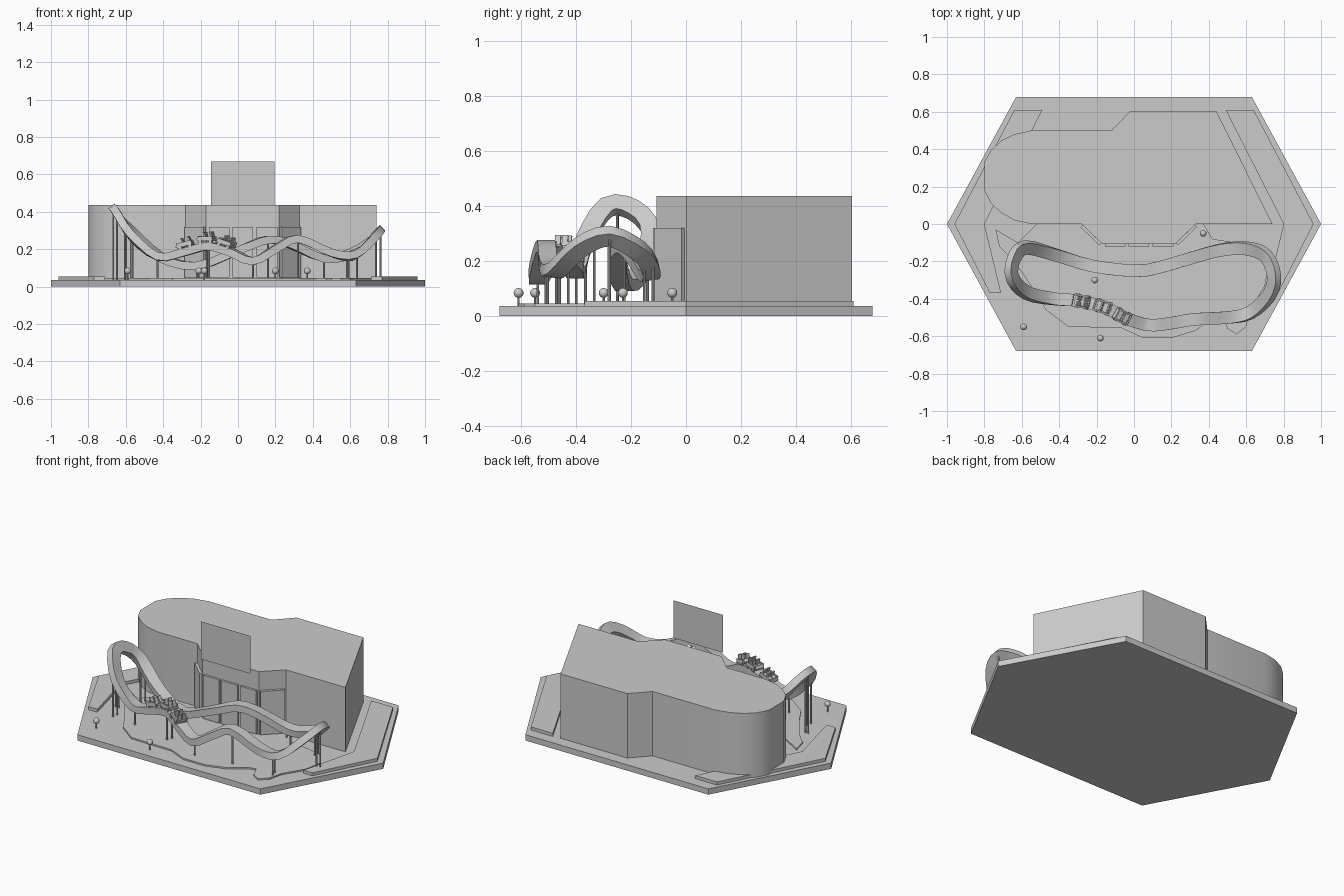
import bpy, bmesh, math
from mathutils import Vector, Matrix

if "Cube" in bpy.data.objects:
    bpy.data.objects.remove(bpy.data.objects["Cube"])


def make(name, bm, angle=None):
    bmesh.ops.recalc_face_normals(bm, faces=bm.faces)
    me = bpy.data.meshes.new(name)
    bm.to_mesh(me)
    bm.free()
    ob = bpy.data.objects.new(name, me)
    bpy.context.collection.objects.link(ob)
    if angle:
        bpy.ops.object.select_all(action='DESELECT')
        ob.select_set(True)
        bpy.context.view_layer.objects.active = ob
        bpy.ops.object.shade_smooth_by_angle(angle=math.radians(angle))
    return ob


def slab(name, pts, z0, z1, angle=None):
    bm = bmesh.new()
    f = bm.faces.new([bm.verts.new((x, y, z0)) for x, y in pts])
    ext = bmesh.ops.extrude_face_region(bm, geom=[f], use_keep_orig=True)
    for v in ext['geom']:
        if isinstance(v, bmesh.types.BMVert):
            v.co.z = z1
    return make(name, bm, angle)


def add_box(bm, c, s, rot=None):
    m = Matrix.Translation(c) @ (rot or Matrix()) @ Matrix.Diagonal((*s, 1))
    bmesh.ops.create_cube(bm, size=1, matrix=m)


def add_post(bm, x, y, z0, z1, r):
    bmesh.ops.create_cone(bm, cap_ends=True, segments=8, radius1=r, radius2=r, depth=z1 - z0,
                          matrix=Matrix.Translation((x, y, (z0 + z1) / 2)))


# Hexagonal base and raised border strips
slab("base", [(-1, 0), (-.63, -.68), (.63, -.68), (1, 0), (.63, .68), (-.63, .68)], 0, .036)
for side, s in (("left", -1), ("right", 1)):
    slab(side + "_border", [(s * x, y) for x, y in
         [(.64, .61), (.96, 0), (.77, -.37), (.71, -.37), (.8, 0), (.49, .61)]], .0, .055)

# Winding plaza paving
slab("plaza", [(-.74, -.03), (-.72, -.12), (-.64, -.2), (-.53, -.36), (-.47, -.46), (-.35, -.55),
               (-.07, -.555), (.05, -.61), (.2, -.61), (.33, -.57), (.42, -.5), (.47, -.49), (.5, -.56),
               (.55, -.59), (.6, -.55), (.62, -.46), (.7, -.33), (.72, -.22), (.66, -.13),
               (.55, -.1), (.42, -.08), (.36, .02), (-.5, .02), (-.62, -.1)], .0, .045)

# Main hall with rounded left end and projecting entrance
slab("hall", [(-.55, 0), (-.28, 0), (-.17, -.107), (.22, -.107), (.33, 0), (.74, 0), (.44, .605),
              (-.02, .605), (-.12, .5), (-.55, .5), (-.64, .48), (-.71, .445), (-.765, .395), (-.8, .33),
              (-.8, .18), (-.765, .11), (-.71, .06), (-.64, .02)], 0, .437, 35)

# Entrance doors: three in front, one on each angled wall
bm = bmesh.new()
for x in (-.1, .025, .155):
    add_box(bm, (x, -.113, .185), (.11, .016, .27))
for x, a in ((-.227, -1), (.277, 1)):
    add_box(bm, (x + a * .003, -.06, .185), (.14, .016, .27), Matrix.Rotation(a * math.radians(44), 4, 'Z'))
make("entrance_doors", bm)

# Blank sign panel above the entrance
bm = bmesh.new()
bm.faces.new([bm.verts.new((x, -.155, z)) for x, z in ((-.145, .435), (.195, .435), (.195, .67), (-.145, .67))])
make("sign_panel", bm)

# Small round trees
for i, (x, y) in enumerate([(-.59, -.55), (-.18, -.61), (-.21, -.3), (.2, -.23), (.37, -.05)]):
    bm = bmesh.new()
    add_post(bm, x, y, .0, .08, .004)
    bmesh.ops.create_uvsphere(bm, u_segments=12, v_segments=8, radius=.018,
                              matrix=Matrix.Translation((x, y, .084)))
    make("tree_%d" % (i + 1), bm, 40)

# Coaster track: x, y, z, bank in degrees around a closed loop
CTRL = [(-.58, -.125, .30, 25), (-.42, -.165, .16, 5), (-.22, -.225, .11, 0), (.02, -.25, .2, 0),
        (.16, -.225, .25, 0), (.28, -.19, .225, 0), (.46, -.14, .15, 5), (.6, -.13, .175, 15),
        (.705, -.17, .235, 35), (.75, -.28, .29, 45), (.72, -.385, .25, 35), (.62, -.475, .165, 15),
        (.5, -.5, .18, 0), (.32, -.51, .255, 0), (.2, -.53, .2, 0), (.08, -.54, .135, 0),
        (-.04, -.505, .185, 0), (-.16, -.445, .215, 0), (-.3, -.41, .18, 0), (-.43, -.4, .16, 5),
        (-.57, -.37, .27, 25), (-.65, -.29, .395, 50), (-.645, -.19, .385, 50)]
CTRL = [Vector(p) for p in CTRL]
N, STEP = len(CTRL), 3


def track(u):
    i, t = int(math.floor(u)), u - math.floor(u)
    a, b, c, d = (CTRL[(i + k) % N] for k in (-1, 0, 1, 2))
    return .5 * (2 * b + (c - a) * t + (2 * a - 5 * b + 4 * c - d) * t * t + (3 * b - a - 3 * c + d) * t ** 3)


def frame(u):
    p = track(u)
    t = (track(u + .05) - track(u - .05)).to_3d().normalized()
    right = t.cross(Vector((0, 0, 1))).normalized()
    right = Matrix.Rotation(math.radians(p[3]), 3, t) @ right
    return p.to_3d(), t, right, right.cross(t)


bm = bmesh.new()
rings = []
for k in range(N * STEP):
    p, t, r, up = frame(k / STEP)
    rings.append([bm.verts.new(p + r * a + up * b) for a, b in
                  ((-.033, .022), (.033, .022), (.033, -.02), (-.033, -.02))])
for k, ring in enumerate(rings):
    nxt = rings[(k + 1) % len(rings)]
    for j in range(4):
        bm.faces.new((ring[j], ring[(j + 1) % 4], nxt[(j + 1) % 4], nxt[j]))
make("coaster_track", bm, 40)

# Track support posts, paired under the raised bends
bm = bmesh.new()
for u, pair in ((.1, 1), (2, 0), (4, 0), (6, 0), (7.3, 1), (9, 1), (11.3, 1), (13, 0), (15, 0),
                (17, 1), (19, 0), (20.3, 1), (21.4, 1)):
    p, t, r, up = frame(u)
    for o in ((-.017, .017) if pair else (0,)):
        q = p + r * o
        add_post(bm, q.x, q.y, .0, q.z, .005)
make("track_supports", bm, 40)

# Train of three open cars riding on the track
for i, u in enumerate((17.78, 17.02, 16.25)):
    p, t, r, up = frame(u)
    m = Matrix((t, -r, up)).transposed().to_4x4()
    m.translation = p + up * .022
    bm = bmesh.new()
    add_box(bm, (0, 0, .012), (.088, .05, .014))
    for s in (-1, 1):
        add_box(bm, (0, s * .031, .02), (.08, .008, .024))
        for x in (-.028, .028):
            add_box(bm, (x, s * .034, .004), (.018, .008, .016))
    for x in (-.03, .008):
        for s in (-1, 1):
            add_box(bm, (x, s * .014, .036), (.008, .022, .04), Matrix.Rotation(.2, 4, 'Y'))
            add_box(bm, (x + .014, s * .014, .022), (.02, .022, .008))
    add_box(bm, (.042, 0, .022), (.012, .056, .022), Matrix.Rotation(-.4, 4, 'Y'))
    bm.transform(m)
    make("train_car_%d" % (i + 1), bm)
